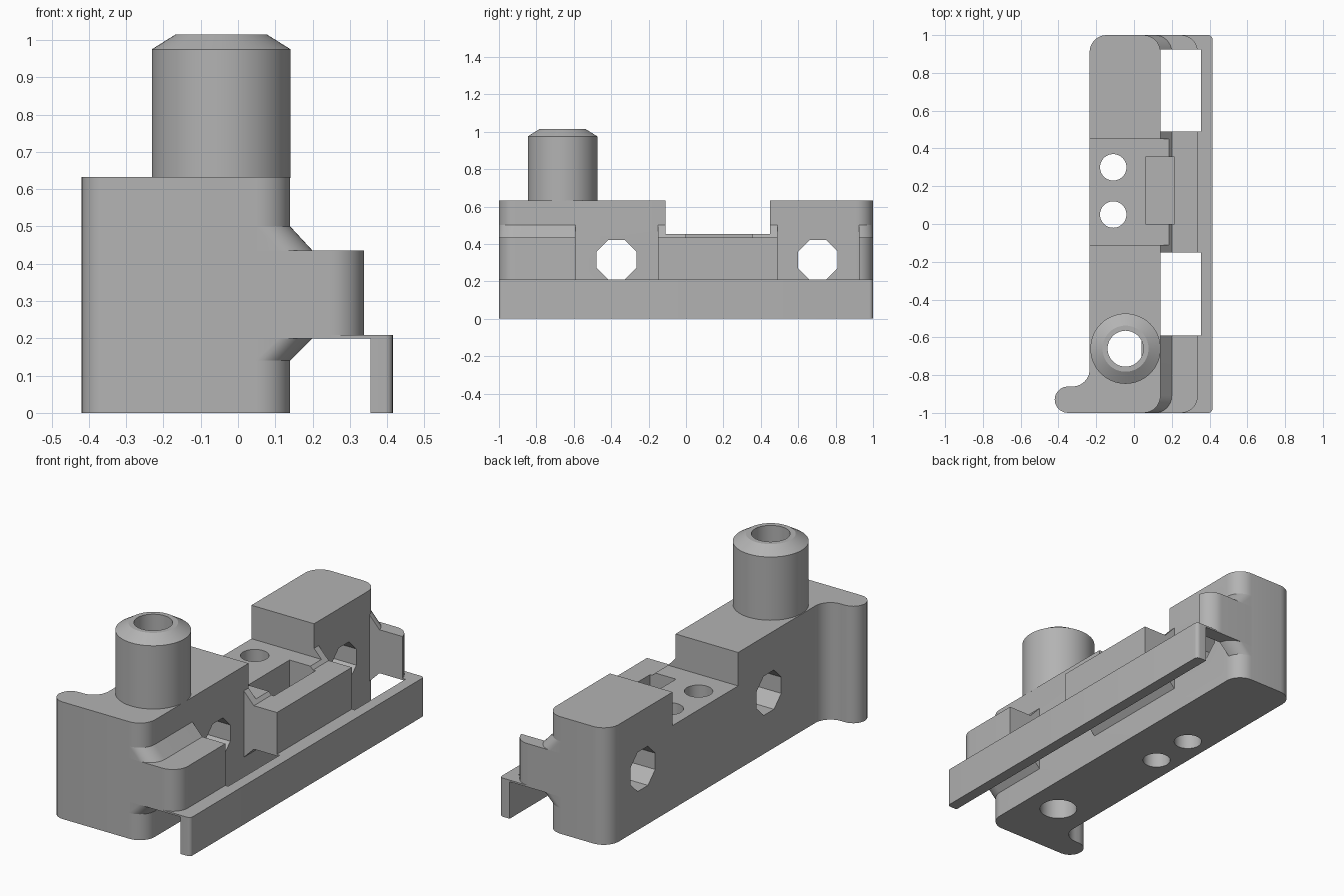
import bpy, bmesh, math

if "Cube" in bpy.data.objects:
    bpy.data.objects.remove(bpy.data.objects["Cube"], do_unlink=True)

grey = bpy.data.materials.new("plain grey")
grey.use_nodes = True
grey.diffuse_color = (0.45, 0.45, 0.45, 1)
grey.node_tree.nodes["Principled BSDF"].inputs["Base Color"].default_value = (0.45, 0.45, 0.45, 1)


def loft(name, sections):
    """Closed solid through (outline, z) sections with equal point counts."""
    bm = bmesh.new()
    rings = [[bm.verts.new((x, y, z)) for x, y in pts] for pts, z in sections]
    for a, b in zip(rings, rings[1:]):
        for i in range(len(a)):
            j = (i + 1) % len(a)
            bm.faces.new((a[i], a[j], b[j], b[i]))
    bm.faces.new(rings[0][::-1])
    bm.faces.new(rings[-1])
    bmesh.ops.recalc_face_normals(bm, faces=bm.faces)
    mesh = bpy.data.meshes.new(name)
    bm.to_mesh(mesh)
    bm.free()
    mesh.materials.append(grey)
    ob = bpy.data.objects.new(name, mesh)
    bpy.context.collection.objects.link(ob)
    return ob


def arc(cx, cy, r, start, end, n=10):
    angles = [math.radians(start + (end - start) * i / n) for i in range(n + 1)]
    return [(cx + r * math.cos(a), cy + r * math.sin(a)) for a in angles]


def circle(cx, cy, r, n=48):
    return arc(cx, cy, r, 0, 360 - 360 / n, n - 1)


def box(name, x0, x1, y0, y1, z0, z1):
    pts = [(x0, y0), (x1, y0), (x1, y1), (x0, y1)]
    return loft(name, [(pts, z0), (pts, z1)])


def rod(name, cx, cy, r, z0, z1):
    return loft(name, [(circle(cx, cy, r), z0), (circle(cx, cy, r), z1)])


def activate(ob):
    bpy.ops.object.select_all(action="DESELECT")
    ob.select_set(True)
    bpy.context.view_layer.objects.active = ob


def cut(ob, cutter):
    activate(ob)
    mod = ob.modifiers.new("cut", "BOOLEAN")
    mod.operation = "DIFFERENCE"
    mod.solver = "EXACT"
    mod.object = cutter
    bpy.ops.object.modifier_apply(modifier=mod.name)
    bpy.data.objects.remove(cutter, do_unlink=True)


def smooth(ob):
    activate(ob)
    bpy.ops.object.shade_smooth_by_angle(angle=math.radians(30))


R = 0.09                      # corner radius
PEG = (-0.045, -0.66)         # peg centre
WINDOWS = [(-0.59, -0.15), (0.49, 0.925)]

# Main block with a rounded ear at the front
outline = (arc(0.14 - R, -1 + R, R, -90, 0) + arc(0.14 - R, 1 - R, R, 0, 90)
           + arc(-0.235 + R, 1 - R, R, 90, 180)
           + arc(-0.325, -0.77, R, 0, -90)
           + arc(-0.35, -0.93, 0.07, 90, 270))
body = loft("main_block", [(outline, 0), (outline, 0.633)])


# Side flange with sloped shoulders above and below
def flange_outline(x1):
    return ([(0.04, -1)] + arc(x1 - R, -1 + R, R, -90, 0)
            + arc(x1 - R, 1 - R, R, 0, 90) + [(0.04, 1)])


flange = loft("side_flange", [(flange_outline(x), z) for x, z in (
    (0.14, 0.14), (0.2, 0.2), (0.338, 0.2), (0.338, 0.435), (0.2, 0.435), (0.14, 0.5))])
for y0, y1 in WINDOWS:
    cut(flange, box("window", 0, 0.5, y0, y1, 0, 0.6))

# Central notch and rectangular pocket
for ob in (body, flange):
    cut(ob, box("notch", -0.5, 0.5, -0.11, 0.45, 0.452, 0.8))
    cut(ob, box("pocket", 0.06, 0.215, 0, 0.355, 0.22, 0.8))

# Vertical screw holes
for y in (0.05, 0.3):
    cut(body, rod("hole", -0.11, y, 0.07, -0.1, 0.8))
cut(body, rod("hole", *PEG, 0.095, -0.1, 0.8))

# Octagonal cross holes through the sides
for y in (-0.372, 0.705):
    pts = arc(0, 0, 0.115, 22.5, 337.5, 7)
    hole = loft("cross_hole", [(pts, -0.5), (pts, 0.5)])
    hole.rotation_euler = (0, math.pi / 2, 0)
    hole.location = (0, y, 0.315)
    bpy.context.view_layer.update()
    cut(body, hole)

# Hollow peg with a chamfered top
peg = loft("hollow_peg", [(circle(*PEG, r, 64), z) for r, z in (
    (0.186, 0.63), (0.186, 0.975), (0.122, 1.015))])
cut(peg, rod("bore", *PEG, 0.095, 0.5, 1.2))

# Outer rail with small rounded ends
r = 0.02
rail_outline = ([(0.355, -1)] + arc(0.415 - r, -1 + r, r, -90, 0, 5)
                + arc(0.415 - r, 1 - r, r, 0, 90, 5) + [(0.355, 1)])
rail = loft("outer_rail", [(rail_outline, 0), (rail_outline, 0.209)])

# Thin webs joining the rail to the flange
edges = [-1] + [y for w in WINDOWS for y in w] + [1]
for name, y0, y1 in zip(("front_web", "middle_web", "back_web"), edges[::2], edges[1::2]):
    box(name, 0.25, 0.36, y0, y1, 0.2, 0.209)

for ob in (body, flange, peg, rail):
    smooth(ob)
